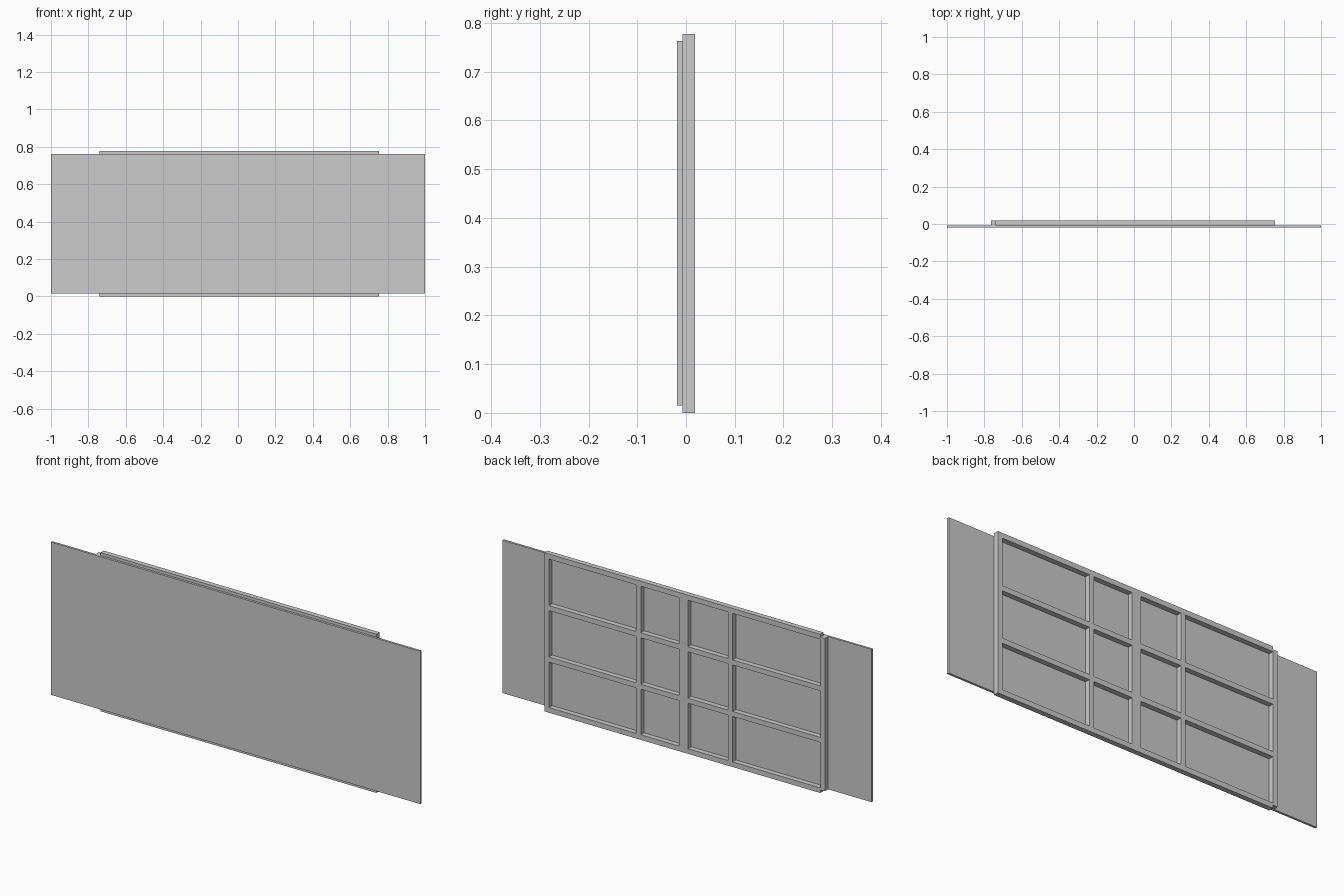
import bpy, bmesh
from mathutils import Matrix, Vector

if "Cube" in bpy.data.objects:
    bpy.data.objects.remove(bpy.data.objects["Cube"])


def box(name, x, y, z):
    """Axis-aligned box from (min, max) ranges."""
    lo, hi = Vector((x[0], y[0], z[0])), Vector((x[1], y[1], z[1]))
    bm = bmesh.new()
    bmesh.ops.create_cube(bm, size=1.0, matrix=Matrix.Diagonal((*(hi - lo), 1)))
    mesh = bpy.data.meshes.new(name)
    bm.to_mesh(mesh)
    bm.free()
    obj = bpy.data.objects.new(name, mesh)
    obj.location = (lo + hi) / 2
    bpy.context.collection.objects.link(obj)
    return obj


FRAME_Y = (-0.007, 0.018)
BAR = 0.025
HEIGHT = 0.777

# Front sheet
box("front_panel", (-1, 1), (-0.018, -0.007), (0.015, 0.763))

# Top and bottom rails, full height of the model
for name, z in (("bottom_rail", 0), ("top_rail", HEIGHT - BAR)):
    box(name, (-0.74, 0.755), FRAME_Y, (z, z + BAR))

# End stiles: the left one laps past the rail ends, the right one sits between the rails
box("left_stile", (-0.765, -0.74), FRAME_Y, (0.015, 0.763))
box("right_stile", (0.73, 0.755), FRAME_Y, (BAR, HEIGHT - BAR))

# Upright bars between the rails, the centre one doubled in width
uprights = {"right_upright": (0.232, 0.257),
            "centre_upright": (-0.023, 0.025),
            "left_upright": (-0.265, -0.24)}
for name, x in uprights.items():
    box(name, x, FRAME_Y, (BAR, HEIGHT - BAR))

# Cross bars fitted between neighbouring uprights
bays = [(-0.74, -0.265), (-0.24, -0.023), (0.025, 0.232), (0.257, 0.73)]
for row, z in enumerate((0.26, 0.512)):
    for col, x in enumerate(bays):
        box(f"cross_bar_{row}_{col}", x, FRAME_Y, (z - BAR / 2, z + BAR / 2))
